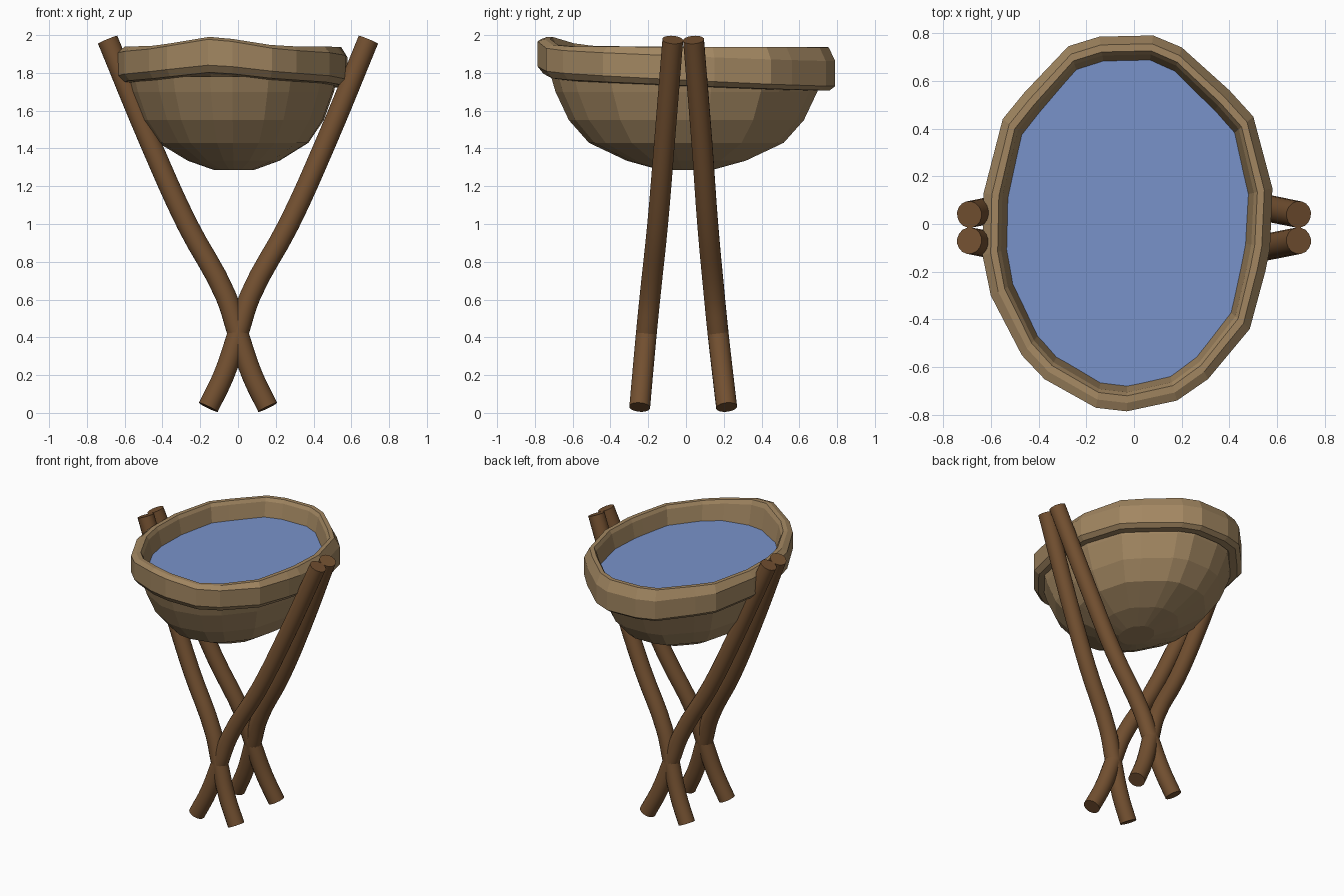
import bpy, bmesh, math
from mathutils import Vector

if "Cube" in bpy.data.objects:
    bpy.data.objects.remove(bpy.data.objects["Cube"])


def material(name, color):
    m = bpy.data.materials.new(name)
    m.diffuse_color = color
    m.use_nodes = True
    m.node_tree.nodes["Principled BSDF"].inputs["Base Color"].default_value = m.diffuse_color
    return m


STONE = material("stone", (0.36, 0.24, 0.12, 1))
WOOD = material("wood", (0.17, 0.08, 0.03, 1))
WATER = material("water", (0.19, 0.29, 0.59, 1))

# Irregular oval outline of the basin rim, seen from above
OUTLINE = [(.08, .79), (.20, .74), (.40, .56), (.50, .45), (.58, .15), (.57, -.10),
           (.55, -.20), (.485, -.44), (.31, -.65), (.18, -.74), (-.03, -.785),
           (-.16, -.77), (-.375, -.65), (-.47, -.55), (-.60, -.30), (-.635, -.13),
           (-.63, .13), (-.55, .44), (-.46, .55), (-.275, .745), (-.145, .785)]
CENTER = Vector((-0.02, 0.0))


def ring(bm, z, inset=0.0, scale=1.0, tilt=0.0, bump=0.0):
    """One loop of vertices following the outline, with a slight hand-made unevenness."""
    verts = []
    for p in OUTLINE:
        d = Vector(p) - CENTER
        q = CENTER + d * (1 - inset / d.length) * scale
        hump = bump * math.exp(-((p[0] + .15) ** 2 + (p[1] + .78) ** 2) / .06)
        verts.append(bm.verts.new((q.x, q.y, z - tilt * (p[1] + .3 * p[0]) + hump)))
    return verts


def bridge(bm, a, b):
    n = len(a)
    for i in range(n):
        bm.faces.new((a[i], a[(i + 1) % n], b[(i + 1) % n], b[i]))


def finish(bm, name, mat):
    bmesh.ops.recalc_face_normals(bm, faces=bm.faces[:])
    me = bpy.data.meshes.new(name)
    bm.to_mesh(me)
    bm.free()
    me.materials.append(mat)
    ob = bpy.data.objects.new(name, me)
    bpy.context.collection.objects.link(ob)
    return ob


# Rim: closed chamfered band
bm = bmesh.new()
profile = [(1.77, 0, .05, .03), (1.895, 0, .04, .05), (1.938, .035, .003, .05),
           (1.938, .065, .003, .05), (1.915, .08, .003, .04), (1.76, .115, 0, 0),
           (1.735, .08, .035, .03), (1.74, .03, .04, .03)]
rings = [ring(bm, z, inset=i, tilt=t, bump=b) for z, i, t, b in profile]
for k in range(len(rings)):
    bridge(bm, rings[k], rings[(k + 1) % len(rings)])
finish(bm, "basin_rim", STONE)

# Bowl: faceted shell below the rim
bm = bmesh.new()
rings = [ring(bm, z, scale=s) for z, s in
         [(1.78, .91), (1.70, .88), (1.55, .79), (1.43, .655), (1.335, .40), (1.285, .17)]]
for a, b in zip(rings, rings[1:]):
    bridge(bm, a, b)
bm.faces.new(rings[-1])
finish(bm, "basin_bowl", STONE)

# Water surface
bm = bmesh.new()
bm.faces.new(ring(bm, 1.81, inset=.10))
water = finish(bm, "water", WATER)
if water.data.polygons[0].normal.z < 0:
    water.data.flip_normals()

# Legs: bent poles, two crossing pairs
FRONT = [(-.157, -.245, .03), (-.075, -.23, .2), (0, -.21, .42), (.065, -.19, .62),
         (.27, -.15, 1.0), (.46, -.115, 1.42), (.69, -.07, 1.975)]
BACK = [(-.157, .215, .03), (-.075, .195, .2), (0, .17, .42), (.065, .15, .62),
        (.27, .115, 1.0), (.46, .085, 1.42), (.69, .04, 1.975)]


def leg(name, path, side):
    cu = bpy.data.curves.new(name, 'CURVE')
    cu.dimensions = '3D'
    cu.bevel_depth = .056
    cu.bevel_resolution = 6
    cu.resolution_u = 4
    cu.use_fill_caps = True
    sp = cu.splines.new('BEZIER')
    sp.bezier_points.add(len(path) - 1)
    for bp, (x, y, z) in zip(sp.bezier_points, path):
        bp.co = (x * side, y, z)
        bp.handle_left_type = bp.handle_right_type = 'AUTO'
    cu.materials.append(WOOD)
    ob = bpy.data.objects.new(name, cu)
    bpy.context.collection.objects.link(ob)
    bpy.ops.object.select_all(action='DESELECT')
    ob.select_set(True)
    bpy.context.view_layer.objects.active = ob
    bpy.ops.object.convert(target='MESH')
    bpy.ops.object.shade_smooth_by_angle(angle=math.radians(35))


for label, path in (("front", FRONT), ("back", BACK)):
    for side, hand in ((1, "right"), (-1, "left")):
        leg(f"{label}_leg_{hand}", path, side)
